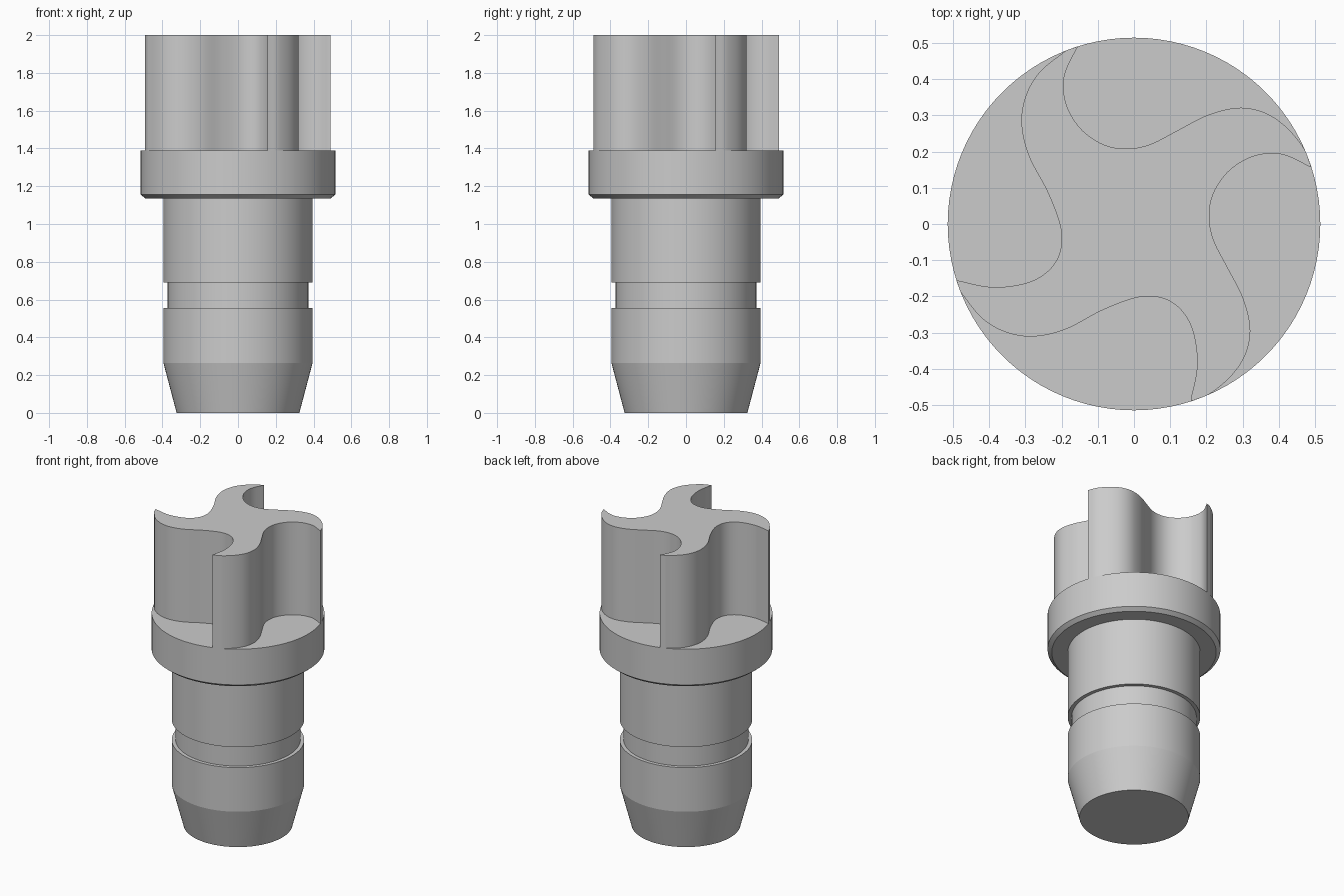
import bpy, bmesh, math
from mathutils import Vector, Matrix
from mathutils.geometry import interpolate_bezier

cube = bpy.data.objects.get("Cube")
if cube:
    bpy.data.objects.remove(cube, do_unlink=True)

SEGMENTS = 96
RIM = 0.515

# Plain grey plastic
grey = bpy.data.materials.new("plain_grey")
grey.use_nodes = True
colour = (0.6, 0.6, 0.6, 1)
grey.diffuse_color = colour
grey.node_tree.nodes["Principled BSDF"].inputs["Base Color"].default_value = colour


def finish(bm, name):
    bmesh.ops.recalc_face_normals(bm, faces=bm.faces)
    mesh = bpy.data.meshes.new(name)
    bm.to_mesh(mesh)
    bm.free()
    mesh.materials.append(grey)
    obj = bpy.data.objects.new(name, mesh)
    bpy.context.collection.objects.link(obj)
    bpy.ops.object.select_all(action='DESELECT')
    obj.select_set(True)
    bpy.context.view_layer.objects.active = obj
    bpy.ops.object.shade_smooth_by_angle(angle=math.radians(12))
    return obj


def lathe(name, profile):
    """Turn (radius, height) points around z and cap both ends."""
    bm = bmesh.new()
    rings = []
    for r, z in profile:
        rings.append([bm.verts.new((r * math.cos(a), r * math.sin(a), z))
                      for a in (math.tau * i / SEGMENTS for i in range(SEGMENTS))])
    for low, high in zip(rings, rings[1:]):
        for i in range(SEGMENTS):
            j = (i + 1) % SEGMENTS
            bm.faces.new((low[i], low[j], high[j], high[i]))
    bm.faces.new(rings[0])
    bm.faces.new(rings[-1])
    return finish(bm, name)


def smooth_path(points, steps=6):
    """Smooth curve through the points, with its ends on the rim."""
    pts = [Vector((x, y, 0)) for x, y in points]
    pts[0] *= RIM / pts[0].length
    pts[-1] *= RIM / pts[-1].length
    ext = [2 * pts[0] - pts[1]] + pts + [2 * pts[-1] - pts[-2]]
    path = []
    for a, b, c, d in zip(ext, ext[1:], ext[2:], ext[3:]):
        path += interpolate_bezier(b, b + (c - a) / 6, c - (d - b) / 6, c, steps + 1)[:-1]
    return path + [pts[-1]]


# Tapered shank with a shallow ring groove
lathe("shank", [(0.325, 0), (0.395, 0.265), (0.395, 0.555), (0.372, 0.555),
                (0.372, 0.69), (0.395, 0.69), (0.395, 1.15)])

# Collar with a chamfered lower edge
lathe("collar", [(0.49, 1.135), (RIM, 1.155), (RIM, 1.39)])

# Four-armed pinwheel: two slightly different scooped channels, each used twice
channel_a = [(-.155, .492), (-.187, .427), (-.195, .377), (-.182, .317), (-.143, .259),
             (-.085, .22), (-.022, .208), (.044, .22), (.121, .259), (.201, .3),
             (.284, .321), (.353, .311), (.413, .275), (.466, .215), (.491, .157)]
channel_b = [(-.155, .491), (-.172, .415), (-.174, .36), (-.161, .291), (-.133, .241),
             (-.094, .211), (-.045, .2), (.01, .208), (.093, .241), (.189, .291),
             (.277, .311), (.355, .299), (.423, .258), (.479, .187)]
outline = []
for i, channel in enumerate((channel_a, channel_a, channel_b, channel_b)):
    turn = Matrix.Rotation(-i * math.pi / 2, 3, 'Z')
    for p in smooth_path(channel):
        q = turn @ p
        if not outline or (q - outline[-1]).length > 0.006:
            outline.append(q)

bm = bmesh.new()
base = bm.faces.new([bm.verts.new((p.x, p.y, 1.385)) for p in outline])
top = bmesh.ops.extrude_face_region(bm, geom=[base], use_keep_orig=True)
bmesh.ops.translate(bm, vec=(0, 0, 0.615),
                    verts=[v for v in top["geom"] if isinstance(v, bmesh.types.BMVert)])
finish(bm, "pinwheel_head")
